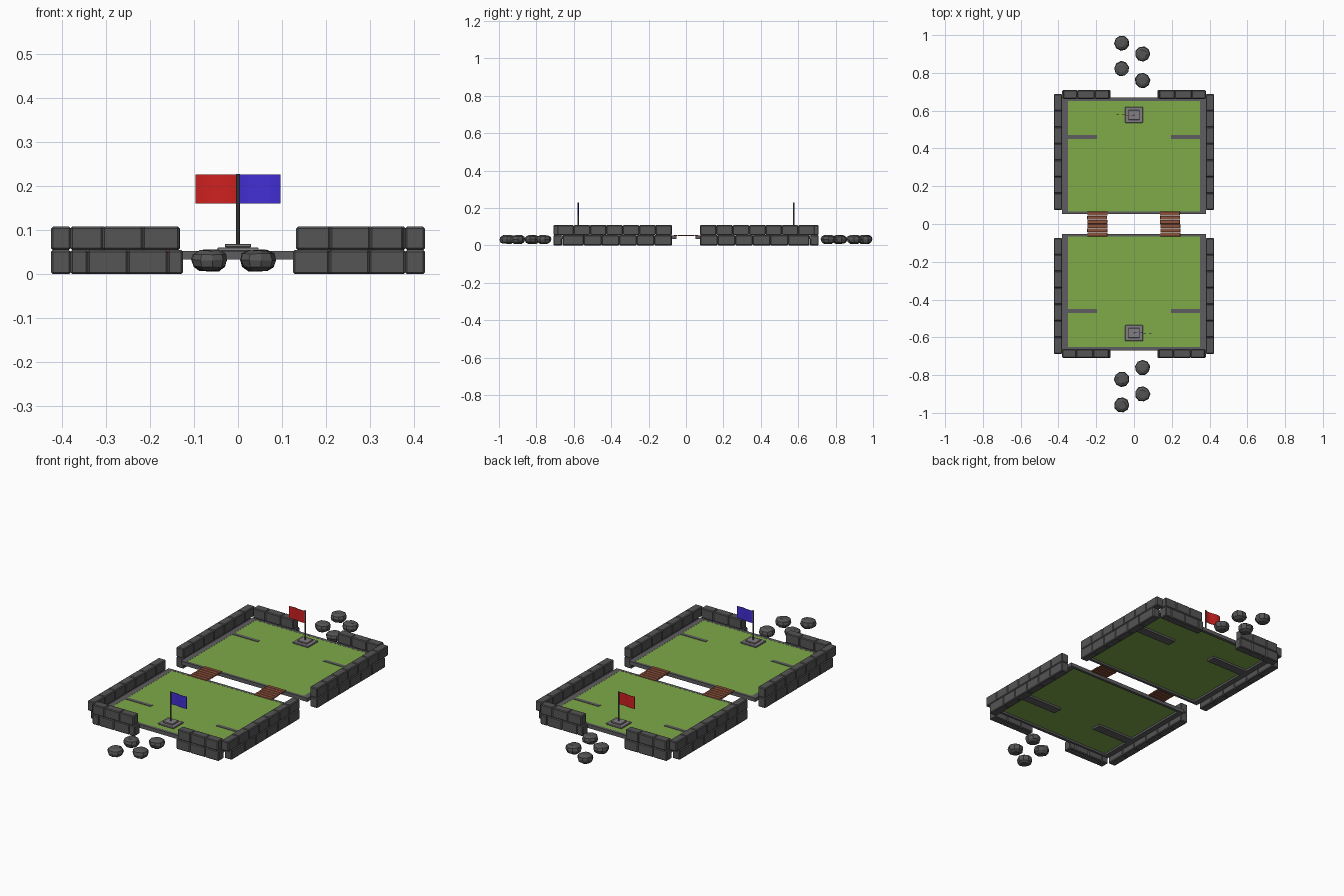
import bpy, bmesh, math, random
from mathutils import Matrix, Vector

if "Cube" in bpy.data.objects:
    bpy.data.objects.remove(bpy.data.objects["Cube"])

random.seed(4)


def material(name, rgb):
    m = bpy.data.materials.new(name)
    m.diffuse_color = (*rgb, 1)
    m.use_nodes = True
    m.node_tree.nodes["Principled BSDF"].inputs["Base Color"].default_value = m.diffuse_color
    return m


STONE = material("dark stone", (0.09, 0.09, 0.09))
TRIM = material("trim grey", (0.11, 0.11, 0.115))
PALE = material("plinth grey", (0.22, 0.21, 0.22))
GRASS = material("grass green", (0.21, 0.40, 0.065))
WOOD = material("wood brown", (0.27, 0.085, 0.045))
BLUE = material("flag blue", (0.055, 0.028, 0.66))
RED = material("flag red", (0.62, 0.015, 0.015))


def finish(name, bm, mat, bevel=0, turn=0):
    """Turn a bmesh into an object; turn=pi places it on the opposite side."""
    bm.transform(Matrix.Rotation(turn, 4, 'Z'))
    bmesh.ops.recalc_face_normals(bm, faces=bm.faces)
    me = bpy.data.meshes.new(name)
    bm.to_mesh(me)
    bm.free()
    me.materials.append(mat)
    ob = bpy.data.objects.new(name, me)
    bpy.context.collection.objects.link(ob)
    if bevel:
        b = ob.modifiers.new("chamfer", 'BEVEL')
        b.width, b.segments = bevel, 1
    return ob


def add_box(bm, x0, x1, y0, y1, z0, z1):
    c = Vector(((x0 + x1) / 2, (y0 + y1) / 2, (z0 + z1) / 2))
    s = Matrix.Diagonal((x1 - x0, y1 - y0, z1 - z0, 1))
    return bmesh.ops.create_cube(bm, size=1, matrix=Matrix.Translation(c) @ s)["verts"]


def boxes(name, mat, items, bevel=0, turn=0):
    bm = bmesh.new()
    for b in items:
        add_box(bm, *b)
    return finish(name, bm, mat, bevel, turn)


def course(edges, axis, a, b, z0, z1):
    """A row of blocks between successive joints along x or y."""
    for e0, e1 in zip(edges, edges[1:]):
        yield (e0, e1, a, b, z0, z1) if axis == 'x' else (a, b, e0, e1, z0, z1)


def even(a, b, n):
    return [a + (b - a) * i / n for i in range(n + 1)]


for label, turn, flag_mat in (("front", 0, BLUE), ("back", math.pi, RED)):
    # end walls, with an entrance gap between them
    for side, low, high in (
            ("left", [-0.38, -0.341, -0.25, -0.159, -0.125], [-0.38, -0.307, -0.216, -0.133]),
            ("right", [0.125, 0.207, 0.298, 0.38], [0.132, 0.209, 0.30, 0.375])):
        boxes(f"{label}_end_wall_{side}", STONE,
              [*course(low, 'x', -0.709, -0.663, 0, 0.055),
               *course(high, 'x', -0.709, -0.663, 0.055, 0.108)], 0.004, turn)
    # long side walls in running bond
    for side, x0 in (("left", -0.424), ("right", 0.38)):
        low = [-0.66] + even(-0.64, -0.075, 6)[1:]
        boxes(f"{label}_side_wall_{side}", STONE,
              [*course(low, 'y', x0, x0 + 0.044, 0, 0.055),
               *course(even(-0.688, -0.075, 7), 'y', x0, x0 + 0.044, 0.055, 0.108)], 0.004, turn)
    # stone rim around the lawn
    boxes(f"{label}_lawn_rim", TRIM,
          [(-0.38, 0.38, -0.067, -0.052, 0.033, 0.053),
           (-0.38, 0.38, -0.669, -0.652, 0.033, 0.053),
           (-0.38, -0.35, -0.652, -0.067, 0.033, 0.053),
           (0.35, 0.38, -0.652, -0.067, 0.033, 0.053)], 0, turn)
    # lawn plate
    boxes(f"{label}_lawn", GRASS, [(-0.35, 0.35, -0.652, -0.067, 0.044, 0.0525)], 0, turn)
    # short dividers set into the lawn, wider underneath
    for side, s in (("left", -1), ("right", 1)):
        xa, xb = sorted((s * 0.197, s * 0.35))
        xc, xd = sorted((s * 0.13, s * 0.35))
        boxes(f"{label}_divider_{side}", TRIM,
              [(xa, xb, -0.47, -0.45, 0.044, 0.0545),
               (xc, xd, -0.485, -0.435, 0.033, 0.045)], 0, turn)
    # stepped flag plinth
    boxes(f"{label}_flag_plinth", PALE,
          [(-0.047, 0.047, -0.62, -0.535, 0.052, 0.061),
           (-0.03, 0.03, -0.604, -0.55, 0.061, 0.069)], 0.002, turn)
    # flag pole
    bm = bmesh.new()
    bmesh.ops.create_cone(bm, cap_ends=True, segments=8, radius1=0.004, radius2=0.004, depth=0.163,
                          matrix=Matrix.Translation((0, -0.577, 0.1465)))
    finish(f"{label}_flag_pole", bm, TRIM, 0, turn)
    # gently waving flag cloth
    bm = bmesh.new()
    cols = []
    for i in range(9):
        x = 0.096 * i / 8
        y = -0.577 + 0.003 * math.sin(i / 8 * 2 * math.pi)
        cols.append([bm.verts.new((x, y + d, z)) for d, z in
                     ((-0.001, 0.16), (0.001, 0.16), (0.001, 0.226), (-0.001, 0.226))])
    for a, b in zip(cols, cols[1:]):
        for k in range(4):
            bm.faces.new((a[k], a[(k + 1) % 4], b[(k + 1) % 4], b[k]))
    bm.faces.new(cols[0])
    bm.faces.new(cols[-1])
    finish(f"{label}_flag", bm, flag_mat, 0, turn)

# plank bridges across the gap
for side, cx in (("left", -0.193), ("right", 0.191)):
    planks = []
    for i in range(6):
        y = -0.066 + i * 0.022
        j = random.uniform(-0.002, 0.002)
        planks.append((cx - 0.053 + j, cx + 0.053 + j, y + 0.0007, y + 0.0213, 0.049, 0.056))
    boxes(f"bridge_planks_{side}", WOOD, planks, 0.0012)

# stepping stones outside each entrance
for end, s in (("front", -1), ("back", 1)):
    for n, (x, y) in enumerate(((0.045, 0.76), (-0.065, 0.822), (0.045, 0.90), (-0.065, 0.958))):
        bm = bmesh.new()
        phase = random.uniform(0, 1)
        rings = []
        for r, z in ((0.022, 0.008), (0.036, 0.017), (0.041, 0.032), (0.037, 0.046), (0.022, 0.054)):
            ring = []
            for k in range(9):
                a = phase + k * math.tau / 9
                q = r * random.uniform(0.96, 1.03)
                ring.append(bm.verts.new((x + q * math.cos(a), s * y + q * math.sin(a),
                                          z + random.uniform(-0.002, 0.002))))
            rings.append(ring)
        for a, b in zip(rings, rings[1:]):
            for k in range(9):
                bm.faces.new((a[k], a[(k + 1) % 9], b[(k + 1) % 9], b[k]))
        bm.faces.new(rings[0])
        bm.faces.new(rings[-1])
        finish(f"{end}_stepping_stone_{n + 1}", bm, STONE)
